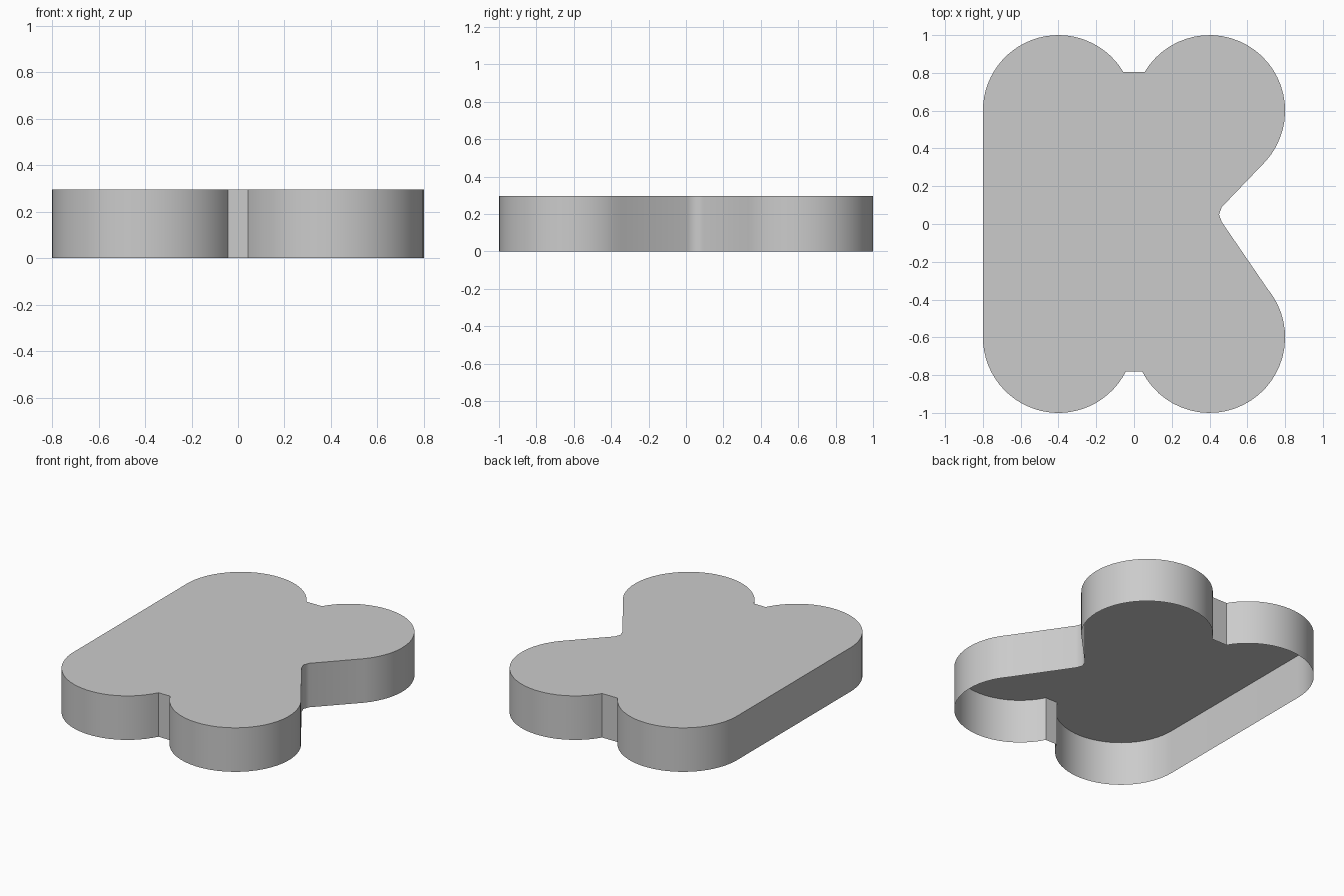
import bpy
import bmesh
from math import cos, sin, radians
from mathutils import Vector

HEIGHT = 0.295
RADIUS = 0.4
STEPS = 28

default_cube = bpy.data.objects.get("Cube")
if default_cube:
    bpy.data.objects.remove(default_cube, do_unlink=True)

# Single plain grey
grey = bpy.data.materials.new("light_grey")
grey.use_nodes = True
colour = (0.6, 0.6, 0.6, 1.0)
grey.diffuse_color = colour
grey.node_tree.nodes["Principled BSDF"].inputs["Base Color"].default_value = colour


def lobe(side_x, side_y, start, end):
    """Clockwise arc of one rounded corner lobe, angles in degrees."""
    centre = Vector((side_x * 0.4, side_y * 0.6))
    angles = [radians(start + (end - start) * i / STEPS) for i in range(STEPS + 1)]
    return [centre + RADIUS * Vector((cos(a), sin(a))) for a in angles]


def make_object(name, build):
    bm = bmesh.new()
    build(bm)
    mesh = bpy.data.meshes.new(name)
    bm.to_mesh(mesh)
    bm.free()
    mesh.materials.append(grey)
    obj = bpy.data.objects.new(name, mesh)
    bpy.context.collection.objects.link(obj)
    return obj


# Outline: four lobes, a blunt notch at each end and a deep notch on one side
side_notch = [Vector(p) for p in ((0.465, 0.09), (0.45, 0.05), (0.465, 0.01))]
outline = (lobe(1, 1, 149, -42) + side_notch + lobe(1, -1, 40, -153)
           + lobe(-1, -1, -27, -180) + lobe(-1, 1, 180, 31))
outline.reverse()


def build_top(bm):
    bm.faces.new([bm.verts.new((p.x, p.y, HEIGHT)) for p in outline])


def build_wall(bm):
    lower = [bm.verts.new((p.x, p.y, 0)) for p in outline]
    upper = [bm.verts.new((p.x, p.y, HEIGHT)) for p in outline]
    for i in range(len(outline)):
        j = (i + 1) % len(outline)
        bm.faces.new((lower[i], lower[j], upper[j], upper[i]))


# Flat lid and thin wall, open underneath
top_plate = make_object("top_plate", build_top)
side_wall = make_object("side_wall", build_wall)

bpy.ops.object.select_all(action="DESELECT")
side_wall.select_set(True)
bpy.context.view_layer.objects.active = side_wall
bpy.ops.object.shade_smooth_by_angle(angle=radians(50))
